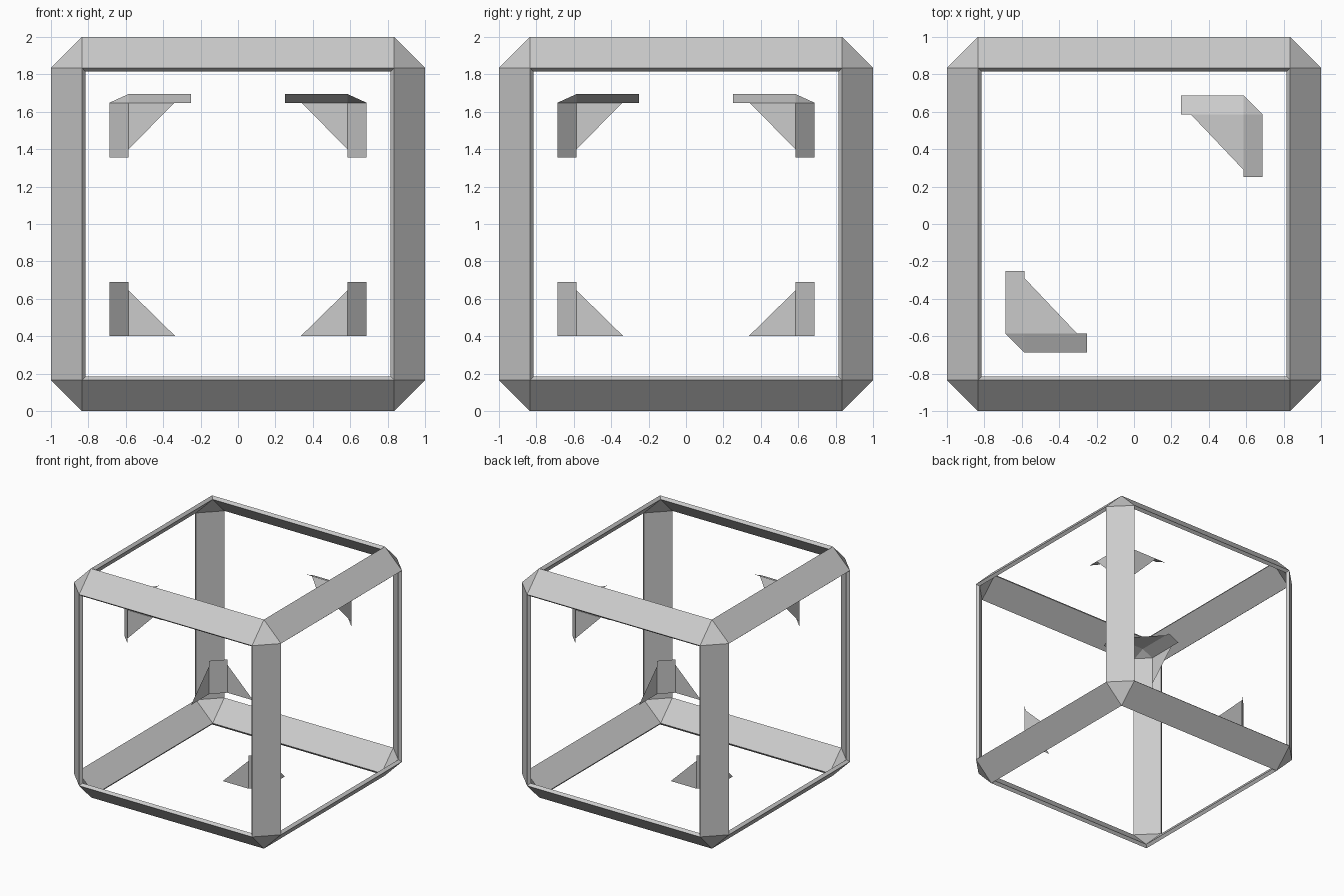
import bpy, bmesh
from mathutils import Vector, Matrix

if "Cube" in bpy.data.objects:
    bpy.data.objects.remove(bpy.data.objects["Cube"])

MID = Vector((0, 0, 1))


def finish(bm, name):
    me = bpy.data.meshes.new(name)
    bm.to_mesh(me)
    bm.free()
    ob = bpy.data.objects.new(name, me)
    bpy.context.collection.objects.link(ob)
    return ob


# Cube frame: bevelled cube with the six sides opened, given an inner skin
bm = bmesh.new()
bmesh.ops.create_cube(bm, size=2)
bmesh.ops.bevel(bm, geom=bm.edges[:], offset=0.165, offset_type='OFFSET',
                segments=1, affect='EDGES', profile=0.5)
bm.normal_update()
sides = [f for f in bm.faces if max(abs(c) for c in f.normal) > 0.99]
bmesh.ops.delete(bm, geom=sides, context='FACES')
ext = bmesh.ops.extrude_face_region(bm, geom=bm.faces[:], use_keep_orig=True)
inner = [g for g in ext['geom'] if isinstance(g, bmesh.types.BMVert)]
bmesh.ops.scale(bm, vec=(0.977, 0.977, 0.977), verts=inner)
bmesh.ops.recalc_face_normals(bm, faces=bm.faces[:])
bmesh.ops.translate(bm, vec=MID, verts=bm.verts[:])
finish(bm, "cube_frame")


# Corner brackets: thin bent plates, o = outer plane, i = inner edge of bend
def bracket(name, polys, sx, sy):
    bm = bmesh.new()
    for poly in polys:
        bm.faces.new([bm.verts.new((sx * x, sy * y, z)) for x, y, z in poly])
    bmesh.ops.remove_doubles(bm, verts=bm.verts[:], dist=0.0005)
    bm.normal_update()
    for f in bm.faces:
        if f.normal.dot(f.calc_center_median() - MID) < 0:
            f.normal_flip()
    finish(bm, name)


def swapped(poly):
    return [(y, x, z) for x, y, z in poly]


o, i = 0.688, 0.585
top, rim = 1.695, 1.648

# Upper brackets: three strips, a corner facet and three gussets
strip = [(i, i, top), (0.25, i, top), (0.25, o, rim), (i, o, rim)]
gusset = [(i, o, rim), (0.34, o, rim), (i, o, 1.40)]
upper = [
    strip, swapped(strip), gusset, swapped(gusset),
    [(i, o, rim), (o, i, rim), (o, i, 1.355), (i, o, 1.355)],
    [(i, i, top), (i, o, rim), (o, i, rim)],
    [(i, i, top), (0.305, i, top), (i, 0.29, top)],
]
bracket("upper_bracket_back_right", upper, 1, 1)
bracket("upper_bracket_front_left", upper, -1, -1)

# Lower brackets: one upright strip with two gussets
foot = [(i, o, 0.40), (0.335, o, 0.40), (i, o, 0.645)]
lower = [
    foot, swapped(foot),
    [(i, o, 0.40), (o, i, 0.40), (o, i, 0.69), (i, o, 0.69)],
]
bracket("lower_bracket_front_right", lower, 1, -1)
bracket("lower_bracket_back_left", lower, -1, 1)
